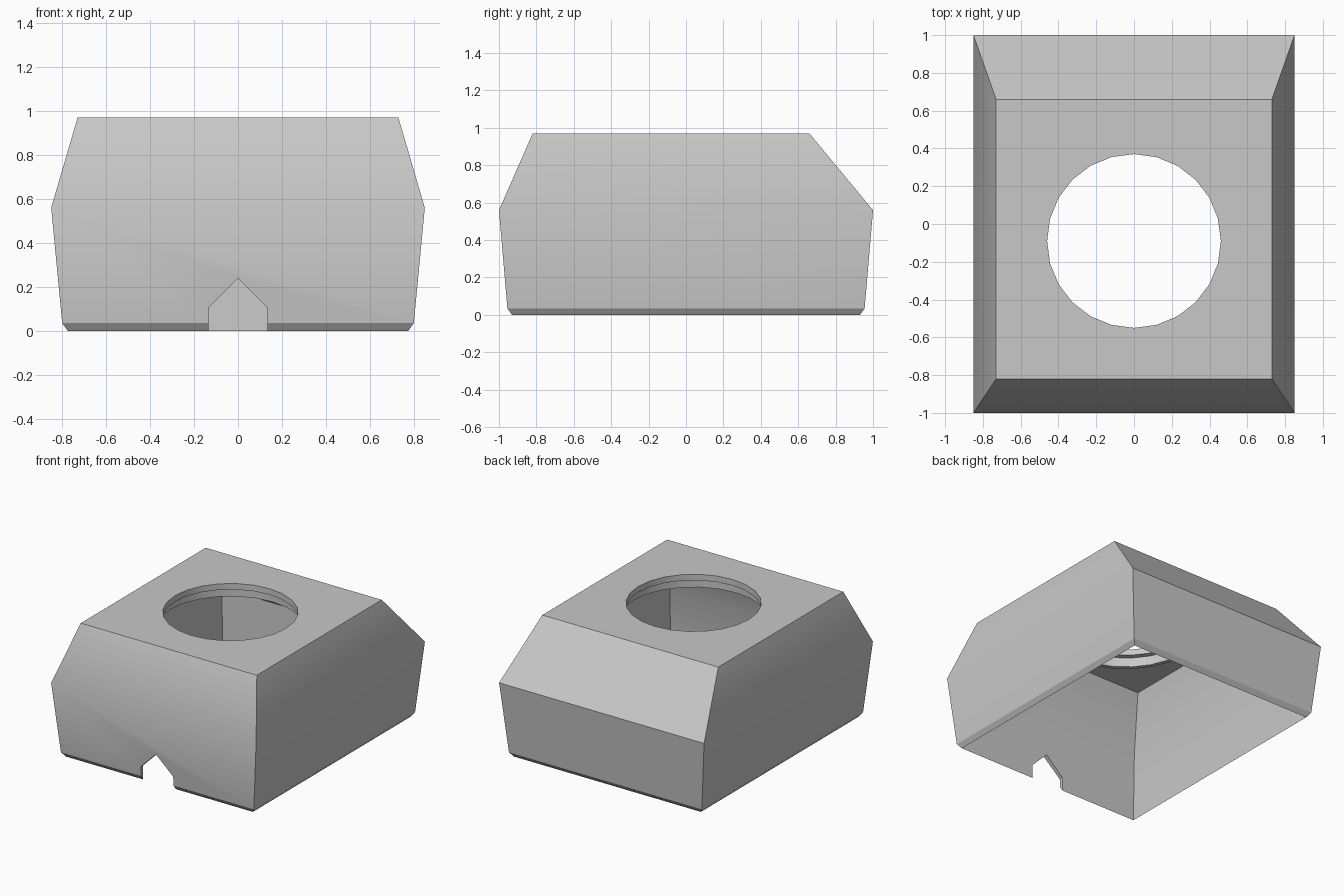
import bpy, bmesh

cube = bpy.data.objects.get("Cube")
if cube:
    bpy.data.objects.remove(cube, do_unlink=True)

grey = bpy.data.materials.new("plain grey")
grey.use_nodes = True
colour = (0.58, 0.58, 0.58, 1)
grey.diffuse_color = colour
grey.node_tree.nodes["Principled BSDF"].inputs["Base Color"].default_value = colour


def loft(name, sections):
    """Closed solid through loops of points, capped at both ends."""
    bm = bmesh.new()
    rings = [[bm.verts.new(p) for p in s] for s in sections]
    n = len(rings[0])
    for a, b in zip(rings, rings[1:]):
        for i in range(n):
            j = (i + 1) % n
            bm.faces.new((a[i], a[j], b[j], b[i]))
    bm.faces.new(rings[0])
    bm.faces.new(rings[-1])
    bmesh.ops.recalc_face_normals(bm, faces=bm.faces)
    mesh = bpy.data.meshes.new(name)
    bm.to_mesh(mesh)
    bm.free()
    mesh.materials.append(grey)
    obj = bpy.data.objects.new(name, mesh)
    bpy.context.collection.objects.link(obj)
    return obj


def rect(z, x, front, back):
    return [(-x, front, z), (x, front, z), (x, back, z), (-x, back, z)]


def disc(name, radius, low, high):
    bpy.ops.mesh.primitive_cylinder_add(
        vertices=24, radius=radius, depth=high - low,
        location=(0, -0.09, (low + high) / 2))
    obj = bpy.context.object
    obj.name = name
    obj.data.materials.append(grey)
    return obj


# Thin hollow cover: down the outside, round the bottom edge, up the inside
shell = loft("shell", [
    rect(0.97, 0.73, -0.82, 0.66),
    rect(0.56, 0.85, -1.0, 1.0),
    rect(0.035, 0.80, -0.955, 0.955),
    rect(0, 0.775, -0.93, 0.93),
    rect(0.54, 0.80, -0.95, 0.95),
    rect(0.92, 0.69, -0.78, 0.636),
])

# Collar under the top, stepped round opening, pointed front notch
notch = [(-0.135, -0.1), (0.135, -0.1), (0.135, 0.105), (0, 0.24), (-0.135, 0.105)]
tools = [
    (disc("collar", 0.53, 0.855, 0.945), "UNION"),
    (disc("opening_cutter", 0.46, 0.7, 1.1), "DIFFERENCE"),
    (disc("recess_cutter", 0.50, 0.7, 0.925), "DIFFERENCE"),
    (loft("notch_cutter", [[(x, y, z) for x, z in notch] for y in (-1.2, -0.6)]),
     "DIFFERENCE"),
]
bpy.context.view_layer.objects.active = shell
for tool, operation in tools:
    tool.hide_render = True
    mod = shell.modifiers.new(tool.name, "BOOLEAN")
    mod.operation = operation
    mod.solver = "EXACT"
    mod.object = tool
    bpy.ops.object.modifier_apply(modifier=mod.name)
    bpy.data.objects.remove(tool, do_unlink=True)

# Soft shading across the gentle side creases only
bpy.ops.object.select_all(action="DESELECT")
shell.select_set(True)
bpy.ops.object.shade_smooth_by_angle(angle=0.524)
